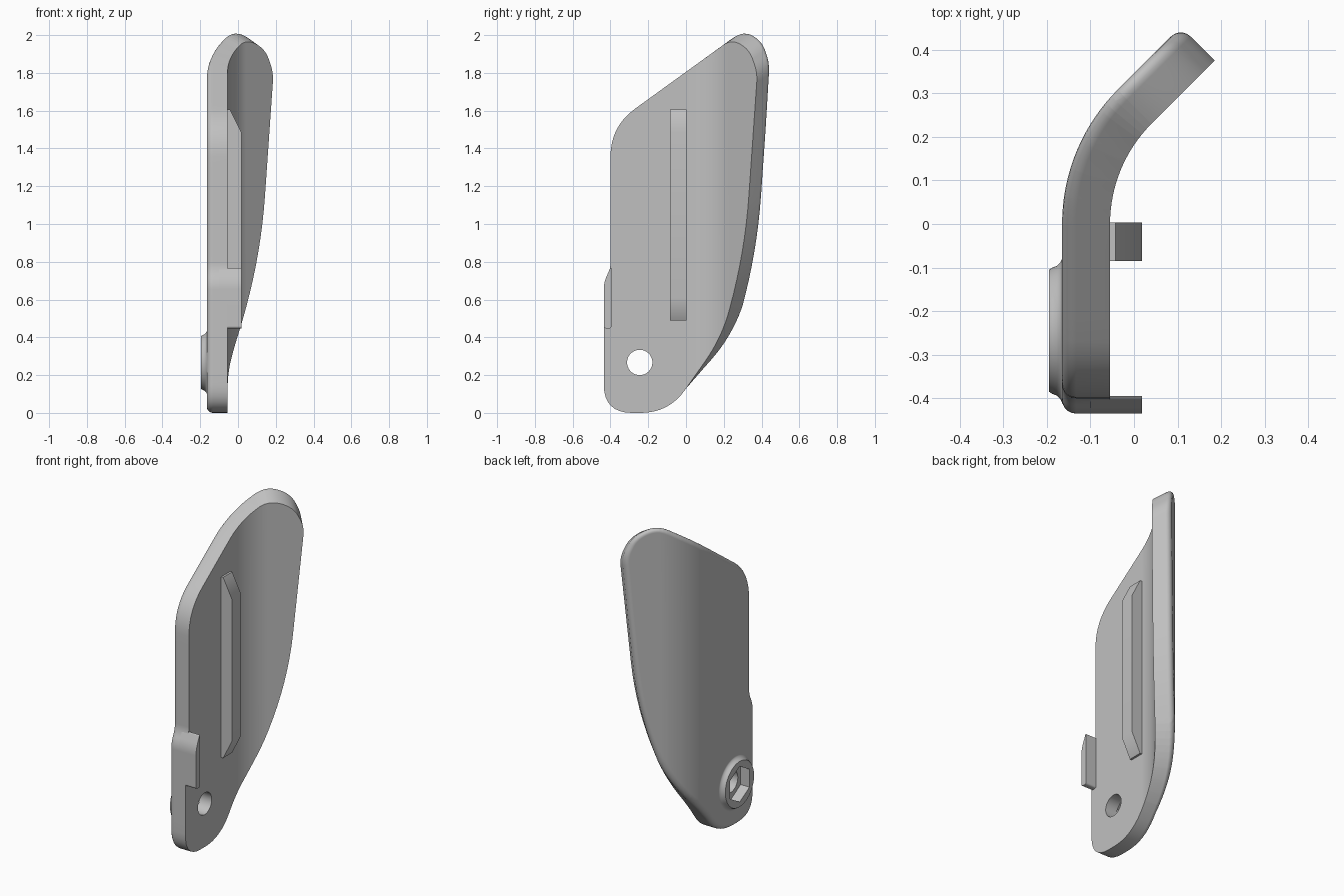
import bpy, bmesh, math
from mathutils import Vector

cube = bpy.data.objects.get("Cube")
if cube:
    bpy.data.objects.remove(cube, do_unlink=True)

grey = bpy.data.materials.new("plain grey")
grey.use_nodes = True
COLOUR = (0.53, 0.53, 0.53, 1)
grey.diffuse_color = COLOUR
grey.node_tree.nodes["Principled BSDF"].inputs["Base Color"].default_value = COLOUR

INNER_X, THICK, FILLET = -0.055, 0.11, 0.032
BEND_R, BEND = 0.326, math.pi / 4
HOLE_Y, HOLE_Z = -0.245, 0.267


def finish(bm, name):
    bmesh.ops.recalc_face_normals(bm, faces=bm.faces)
    mesh = bpy.data.meshes.new(name)
    bm.to_mesh(mesh)
    bm.free()
    mesh.materials.append(grey)
    obj = bpy.data.objects.new(name, mesh)
    bpy.context.collection.objects.link(obj)
    return obj


def loft(rings):
    """Closed solid through a list of equally long vertex rings."""
    bm = bmesh.new()
    loops = [[bm.verts.new(p) for p in ring] for ring in rings]
    n = len(loops[0])
    for a, b in zip(loops, loops[1:]):
        for i in range(n):
            j = (i + 1) % n
            bm.faces.new((a[i], a[j], b[j], b[i]))
    bm.faces.new(loops[0])
    bm.faces.new(loops[-1])
    return bm


def rounded(corners, steps=8):
    """Polygon of (y, z, cut) with each corner softened by a curve."""
    pts = []
    for i, (y, z, cut) in enumerate(corners):
        v = Vector((y, z))
        prev = Vector(corners[i - 1][:2])
        nxt = Vector(corners[(i + 1) % len(corners)][:2])
        a = v + (prev - v).normalized() * cut
        b = v + (nxt - v).normalized() * cut
        for k in range(steps + 1):
            t = k / steps
            pts.append(a * (1 - t) ** 2 + v * 2 * t * (1 - t) + b * t * t)
    return pts


def subdivide(pts, limit):
    out = []
    for i, p in enumerate(pts):
        q = pts[(i + 1) % len(pts)]
        length = (q - p).length
        if length < 0.002:
            continue
        n = math.ceil(length / limit)
        out += [p.lerp(q, k / n) for k in range(n)]
    return out


def unroll(y):
    """Distance along the inner face for a given depth y."""
    if y <= 0:
        return y
    edge = BEND_R * math.sin(BEND)
    if y < edge:
        return BEND_R * math.asin(y / BEND_R)
    return BEND_R * BEND + (y - edge) / math.cos(BEND)


def bend(co):
    t, s, z = -co.x, co.y, co.z
    ang = min(max(s / BEND_R, 0), BEND)
    rest = s - BEND_R * ang
    x = INNER_X + BEND_R * (1 - math.cos(ang)) + rest * math.sin(ang)
    y = BEND_R * math.sin(ang) + rest * math.cos(ang)
    dy = t * math.sin(ang)
    # The sloping top edge is level across the thickness
    f = min(max((z - 1.5) / 0.3, 0), 1)
    return Vector((x - t * math.cos(ang), y + dy, z + 0.72 * dy * f))


# Curved plate: flat outline with a rounded outer rim, then bent
outline = rounded([
    (-0.435, 0, 0.15), (-0.09, 0, 0.15), (0.19, 0.40, 0.15),
    (0.312, 0.85, 0.3), (0.378, 1.80, 0.05), (0.335, 1.925, 0.055),
    (0.24, 1.979, 0.055), (-0.40, 1.516, 0.16),
    (-0.40, 0.76, 0.036), (-0.435, 0.69, 0.036)])
flat = [Vector((unroll(p.x), p.y)) for p in subdivide(outline, 0.07)]


def inset(d):
    out = []
    for i, p in enumerate(flat):
        tan = (flat[(i + 1) % len(flat)] - flat[i - 1]).normalized()
        out.append(p + Vector((-tan.y, tan.x)) * d)
    return out


layers = [(0, 0)]
for k in range(6):
    a = math.pi / 2 * k / 5
    layers.append((THICK - FILLET + FILLET * math.sin(a), FILLET * (1 - math.cos(a))))
bm = loft([[(-t, p.x, p.y) for p in inset(d)] for t, d in layers])
for k in range(17):
    bmesh.ops.bisect_plane(bm, geom=bm.verts[:] + bm.edges[:] + bm.faces[:],
                           plane_co=(0, BEND_R * BEND * k / 16, 0),
                           plane_no=(0, 1, 0), dist=1e-5)
for v in bm.verts:
    v.co = bend(v.co)
plate = finish(bm, "curved_plate")


def lathe(name, profile, sides, phase=0.0):
    """Solid turned about the bolt axis; profile is (x, radius)."""
    rings = []
    for x, r in profile:
        angles = [phase + math.tau * i / sides for i in range(sides)]
        rings.append([(x, HOLE_Y + r * math.cos(a), HOLE_Z + r * math.sin(a)) for a in angles])
    return finish(loft(rings), name)


# Bolt boss with hexagonal nut pocket and through hole
boss = lathe("bolt_boss", [(-0.11, 0.168), (-0.164, 0.168), (-0.169, 0.157),
                           (-0.177, 0.149), (-0.187, 0.145), (-0.195, 0.14)], 64)
pocket = lathe("nut_pocket", [(-0.25, 0.11), (-0.135, 0.11)], 6, math.pi / 2)
hole = lathe("bolt_hole", [(-0.3, 0.067), (0.1, 0.067)], 48)

bpy.context.view_layer.objects.active = plate
for helper, op in ((boss, 'UNION'), (pocket, 'DIFFERENCE'), (hole, 'DIFFERENCE')):
    mod = plate.modifiers.new(helper.name, 'BOOLEAN')
    mod.operation, mod.solver, mod.object = op, 'EXACT', helper
    bpy.ops.object.modifier_apply(modifier=mod.name)
    bpy.data.objects.remove(helper, do_unlink=True)


# Long rib on the inner face with sloping ends
rib_profile = [(-0.08, 0.49), (-0.042, 0.49), (0.018, 0.61),
               (0.018, 1.485), (-0.042, 1.605), (-0.08, 1.605)]
rib = finish(loft([[(x, y, z) for x, z in rib_profile] for y in (-0.085, 0.003)]), "rib")

# Clip tab on the front edge
tab_profile = rounded([(-0.435, 0.447, 0.014), (-0.395, 0.447, 0.014),
                       (-0.395, 0.77, 0.005), (-0.402, 0.765, 0.003),
                       (-0.435, 0.69, 0.036)], 5)
tab = finish(loft([[(x, p.x, p.y) for p in tab_profile] for x in (-0.10, 0.018)]), "clip_tab")

# Smooth shading with crisp edges
for obj in (plate, rib, tab):
    bpy.ops.object.select_all(action='DESELECT')
    obj.select_set(True)
    bpy.context.view_layer.objects.active = obj
    bpy.ops.object.shade_smooth_by_angle(angle=math.radians(32))
    weighted = obj.modifiers.new("face_weighting", 'WEIGHTED_NORMAL')
    weighted.keep_sharp = True
